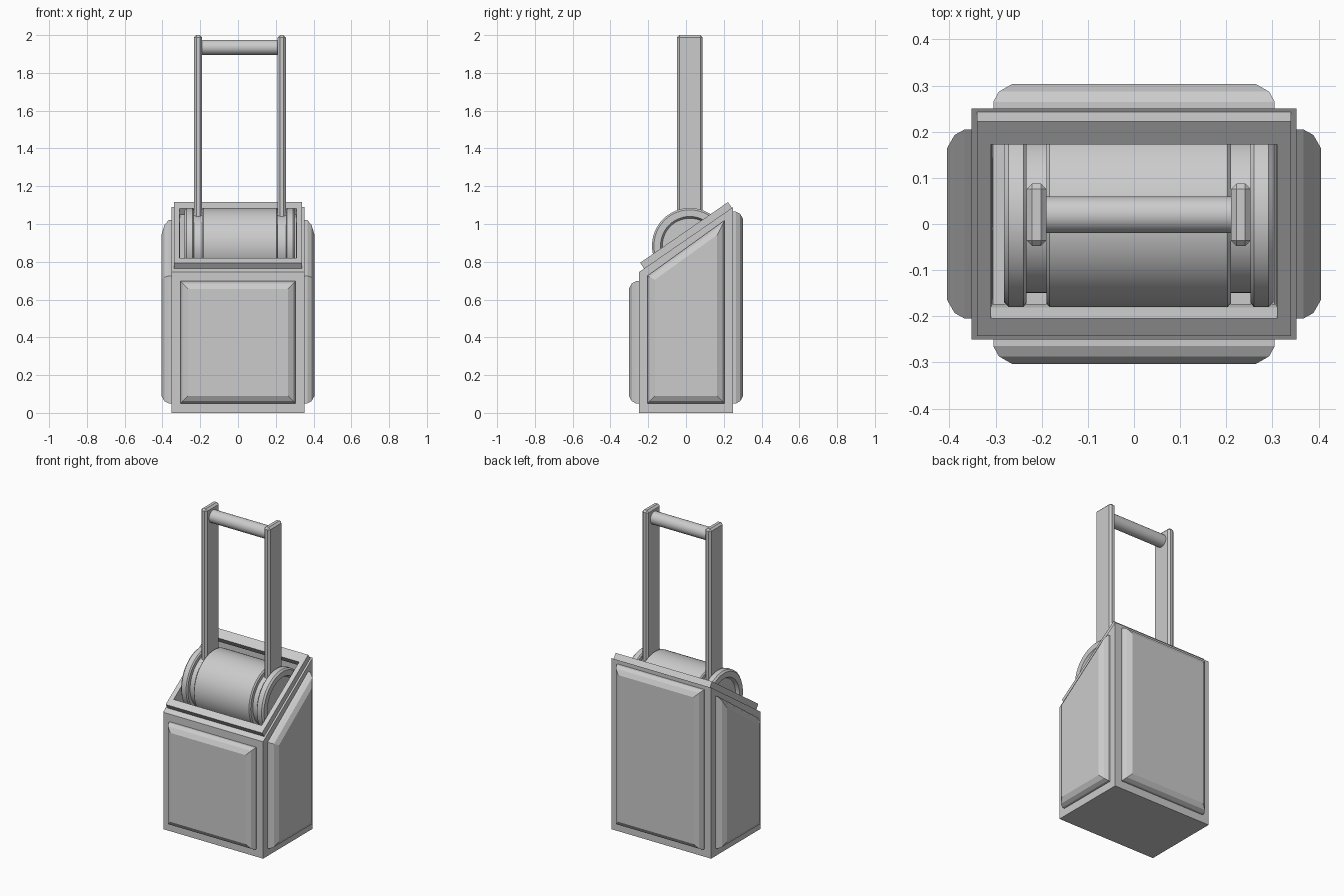
import bpy, bmesh, math
from mathutils import Vector

if "Cube" in bpy.data.objects:
    bpy.data.objects.remove(bpy.data.objects["Cube"])

SLOPE = 0.69                                   # rise of the slanted top
SLEN = math.hypot(1, SLOPE)
CX, CY, CZ = 0.01, 0.02, 0.885                 # drum centre


def top_z(y):
    return 0.9175 + SLOPE * y


def finish(name, bm, smooth=False):
    bmesh.ops.recalc_face_normals(bm, faces=bm.faces)
    me = bpy.data.meshes.new(name)
    bm.to_mesh(me)
    bm.free()
    ob = bpy.data.objects.new(name, me)
    bpy.context.collection.objects.link(ob)
    if smooth:
        bpy.ops.object.select_all(action='DESELECT')
        ob.select_set(True)
        bpy.context.view_layer.objects.active = ob
        bpy.ops.object.shade_smooth_by_angle(angle=math.radians(30))
    return ob


def loft(name, loops, smooth=False):
    """Skin a list of closed loops and cap both ends."""
    bm = bmesh.new()
    rings = [[bm.verts.new(p) for p in lp] for lp in loops]
    for a, b in zip(rings, rings[1:]):
        n = len(a)
        for i in range(n):
            j = (i + 1) % n
            bm.faces.new((a[i], a[j], b[j], b[i]))
    bm.faces.new(rings[0])
    bm.faces.new(rings[-1])
    return finish(name, bm, smooth)


def rect(hx, y0, y1, n=None, z=None):
    """Rectangle at fixed z, or on the slanted top raised by n along its normal."""
    pts = []
    for x, y in ((-hx, y0), (hx, y0), (hx, y1), (-hx, y1)):
        if z is not None:
            pts.append((x, y, z))
        else:
            pts.append((x, y - n * SLOPE / SLEN, top_z(y) + n / SLEN))
    return pts


def inset(poly, d):
    """Offset a counter-clockwise convex polygon inward."""
    out = []
    for i, p in enumerate(poly):
        p, a, b = Vector(p), Vector(poly[i - 1]), Vector(poly[(i + 1) % len(poly)])
        e, f = (p - a).normalized(), (b - p).normalized()
        n1, n2 = Vector((-e.y, e.x)), Vector((-f.y, f.x))
        out.append(p + (n1 + n2) * d / (1 + n1.dot(n2)))
    return out


def panel(name, poly, place):
    """Raised panel with a two-step bevelled edge."""
    steps = ((0, -0.01), (0, 0.015), (0.012, 0.037), (0.04, 0.053))
    loft(name, [[place(q.x, q.y, h) for q in inset(poly, d)] for d, h in steps])


def revolve(name, profile, centre, seg=48):
    """Spin an (x, radius) profile about the x axis."""
    loops = []
    for x, r in profile:
        loops.append([(centre[0] + x, centre[1] + r * math.cos(2 * math.pi * i / seg),
                       centre[2] + r * math.sin(2 * math.pi * i / seg)) for i in range(seg)])
    return loft(name, loops, True)


# Housing: slanted box with a raised rim and an open cavity
loft("housing", [
    rect(0.352, -0.25, 0.25, z=0),
    rect(0.352, -0.25, 0.25, n=0),
    rect(0.34, -0.222, 0.243, n=0),
    rect(0.34, -0.222, 0.243, n=0.037),
    rect(0.31, -0.184, 0.193, n=0.037),
    rect(0.31, -0.184, 0.193, n=-0.005),
    rect(0.308, -0.19, 0.225, n=-0.03),
    rect(0.305, -0.19, 0.235, z=0.62),
])

# Raised panels on the four sides
front = [(-0.305, 0.05), (0.305, 0.05), (0.305, 0.697), (-0.305, 0.697)]
back = [(-0.305, 0.05), (0.305, 0.05), (0.305, 1.065), (-0.305, 1.065)]
side = [(-0.205, 0.05), (0.205, 0.05), (0.205, 1.02), (-0.205, 0.725)]
panel("front_panel", front, lambda u, v, h: (u, -0.25 - h, v))
panel("back_panel", back, lambda u, v, h: (u, 0.25 + h, v))
for s, label in ((-1, "left"), (1, "right")):
    panel(label + "_panel", side, lambda u, v, h: (s * (0.352 + h), u, v))

# Drum with grooves for the arms and recessed ends
half = [(0.2, 0.192), (0.193, 0.2)][::-1] + [
    (0.2, 0.17), (0.243, 0.17), (0.243, 0.192), (0.25, 0.2), (0.282, 0.2),
    (0.292, 0.19), (0.292, 0.155), (0.272, 0.145)]
revolve("drum", [(-x, r) for x, r in reversed(half)] + half, (CX, CY, CZ))

# Lever arms and grip
for s, label in ((-1, "left"), (1, "right")):
    bm = bmesh.new()
    bmesh.ops.create_cube(bm, size=1)
    z0 = CZ - 0.05
    for v in bm.verts:
        v.co = (CX + s * 0.2215 + v.co.x * 0.043, CY + v.co.y * 0.135,
                (z0 + 2) / 2 + v.co.z * (2 - z0))
    arm = finish(label + "_arm", bm)
    bev = arm.modifiers.new("edge_bevel", 'BEVEL')
    bev.width = 0.012
    bev.segments = 1
revolve("grip", [(-0.21, 0.04), (0.21, 0.04)], (CX, CY, 1.935), 32)
